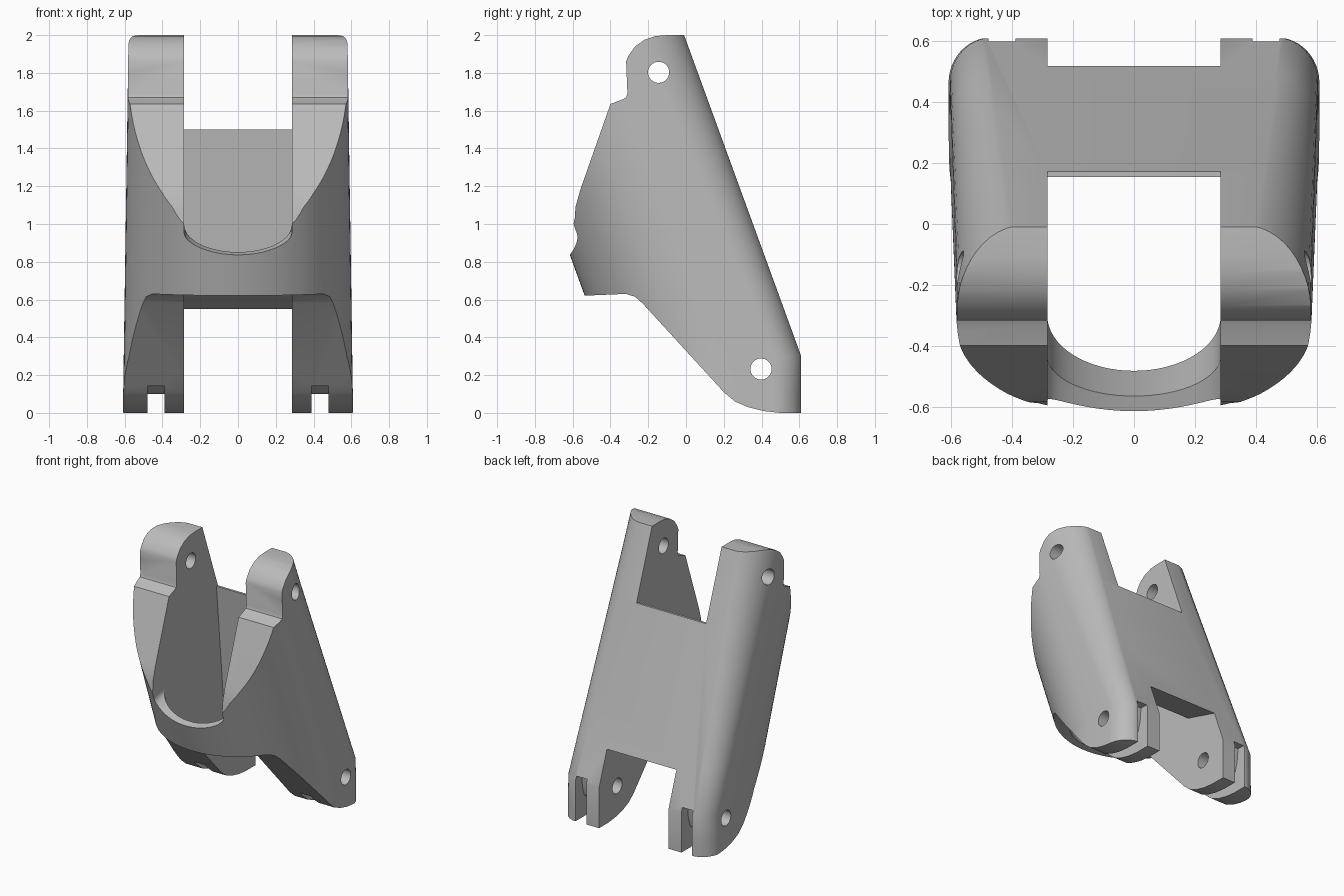
import bpy, bmesh
from math import sin, cos, pi, radians

if "Cube" in bpy.data.objects:
    bpy.data.objects.remove(bpy.data.objects["Cube"], do_unlink=True)

LEAN = 0.363      # how far the body leans forward per unit of height
SLOT = 0.285      # half width of the central slot


def shift(z):
    """Forward lean of the section at height z; the foot is upright."""
    return -LEAN * (max(z, 0.3) - 0.63)


def loft(name, rings):
    """Closed solid through rings holding equal numbers of points."""
    bm = bmesh.new()
    loops = [[bm.verts.new(p) for p in ring] for ring in rings]
    n = len(loops[0])
    for a, b in zip(loops, loops[1:]):
        for i in range(n):
            j = (i + 1) % n
            bm.faces.new((a[i], a[j], b[j], b[i]))
    bm.faces.new(loops[0][::-1])
    bm.faces.new(loops[-1])
    bmesh.ops.recalc_face_normals(bm, faces=bm.faces)
    mesh = bpy.data.meshes.new(name)
    bm.to_mesh(mesh)
    bm.free()
    obj = bpy.data.objects.new(name, mesh)
    bpy.context.collection.objects.link(obj)
    return obj


def prism(name, profile, x0, x1):
    """Side profile in (y, z) extruded across x."""
    return loft(name, [[(x, y, z) for y, z in profile] for x in (x0, x1)])


def combine(body, tool, operation="DIFFERENCE"):
    mod = body.modifiers.new("cut", "BOOLEAN")
    mod.operation = operation
    mod.solver = "EXACT"
    mod.object = tool
    bpy.context.view_layer.objects.active = body
    bpy.ops.object.modifier_apply(modifier=mod.name)
    bpy.data.objects.remove(tool, do_unlink=True)


def shell_ring(z):
    """Rounded outer section: elliptical front, rounded back corners."""
    s, w = shift(z), 0.6 * (1 + (0.63 - z) * 0.025)
    k = min(max((z - 0.3) / 1.7, 0), 1)
    a, b = 0.14 + 0.08 * k, 0.15 + 0.14 * k
    front = [(w * cos(t), 0.1 - 0.64 * sin(t)) for t in
             [pi * i / 48 for i in range(49)]]
    corner = [(w - a + a * cos(t), 0.493 - b + b * sin(t)) for t in
              [pi / 2 * i / 12 for i in range(13)]]
    back = [(-x, y) for x, y in corner] + corner[::-1]
    return [(x, y + s, z) for x, y in front + back]


# Outer shell, trimmed by the side profile
body = loft("finger_link_body", [shell_ring(z) for z in
                                 (-0.1, 0.1, 0.3, 0.6, 0.9, 1.2, 1.5, 1.8, 2.1)])
side_profile = [
    (-0.1, 2.0), (-0.01, 2.0), (0.61, 0.3), (0.61, 0.0), (0.5, 0.0),
    (0.41, 0.01), (0.33, 0.03), (0.26, 0.06), (0.2, 0.11), (-0.23, 0.58),
    (-0.27, 0.615), (-0.32, 0.63), (-0.55, 0.62), (-0.75, 0.62),
    (-0.75, 0.96), (-0.6, 0.98), (-0.589, 1.03), (-0.585, 1.09),
    (-0.56, 1.18), (-0.4, 1.635), (-0.335, 1.66), (-0.317, 1.67),
    (-0.31, 1.69), (-0.317, 1.86), (-0.305, 1.89), (-0.27, 1.94),
    (-0.22, 1.975), (-0.16, 1.995)]
combine(body, prism("side_trim", side_profile, -1, 1), "INTERSECT")


# Central slot with a curved front wall and a tapering back plate
def slot_ring(z):
    s = -LEAN * (z - 0.63)
    back = 0.155 + 0.094 * (1.5 - z)
    arc = [(SLOT * cos(pi * i / 32), s - 0.3 - 0.185 * sin(pi * i / 32), z)
           for i in range(33)]
    return arc + [(-SLOT, back, z), (SLOT, back, z)]


combine(body, loft("slot_cutter", [slot_ring(z) for z in (-0.2, 1.6)]))

# Openings above and below the back plate
combine(body, prism("upper_opening", [(-1, 1.5), (1, 1.5), (1, 3), (-1, 3)],
                    -SLOT, SLOT))
combine(body, prism("lower_opening", [(0.1, 0.675), (0.53, 0.547), (1, 0.547),
                                      (1, -1), (0.1, -1)], -SLOT, SLOT))

# Scooped opening above the front band
scoop = [(SLOT * cos(pi * i / 32), 0.94 - 0.105 * sin(pi * i / 32))
         for i in range(33)] + [(-SLOT, 3), (SLOT, 3)]
combine(body, loft("scoop_cutter", [[(x, y, z + 0.3 * (y + 0.62)) for x, z in scoop]
                                    for y in (-1, 0)]))

# Hinge pin holes
for y, z in ((-0.145, 1.803), (0.397, 0.232)):
    circle = [(y + 0.056 * cos(2 * pi * i / 32), z + 0.056 * sin(2 * pi * i / 32))
              for i in range(32)]
    combine(body, prism("pin_hole", circle, -1, 1))

# Narrow grooves around the foot of each arm
groove = [(0.0, 0.145), (0.3, 0.14), (0.34, 0.11), (0.4, 0.1), (0.46, 0.115),
          (0.51, 0.16), (0.53, 0.23), (0.54, 0.33), (0.8, 0.33), (0.8, -0.2),
          (0.0, -0.2)]
for side in (-1, 1):
    combine(body, prism("foot_groove", groove, side * 0.39, side * 0.478))

# Plain grey finish
grey = bpy.data.materials.new("plain_grey")
grey.use_nodes = True
colour = (0.5, 0.5, 0.5, 1)
grey.diffuse_color = colour
grey.node_tree.nodes["Principled BSDF"].inputs["Base Color"].default_value = colour
body.data.materials.clear()
body.data.materials.append(grey)

bpy.ops.object.select_all(action="DESELECT")
body.select_set(True)
bpy.context.view_layer.objects.active = body
bpy.ops.object.shade_smooth_by_angle(angle=radians(30))
